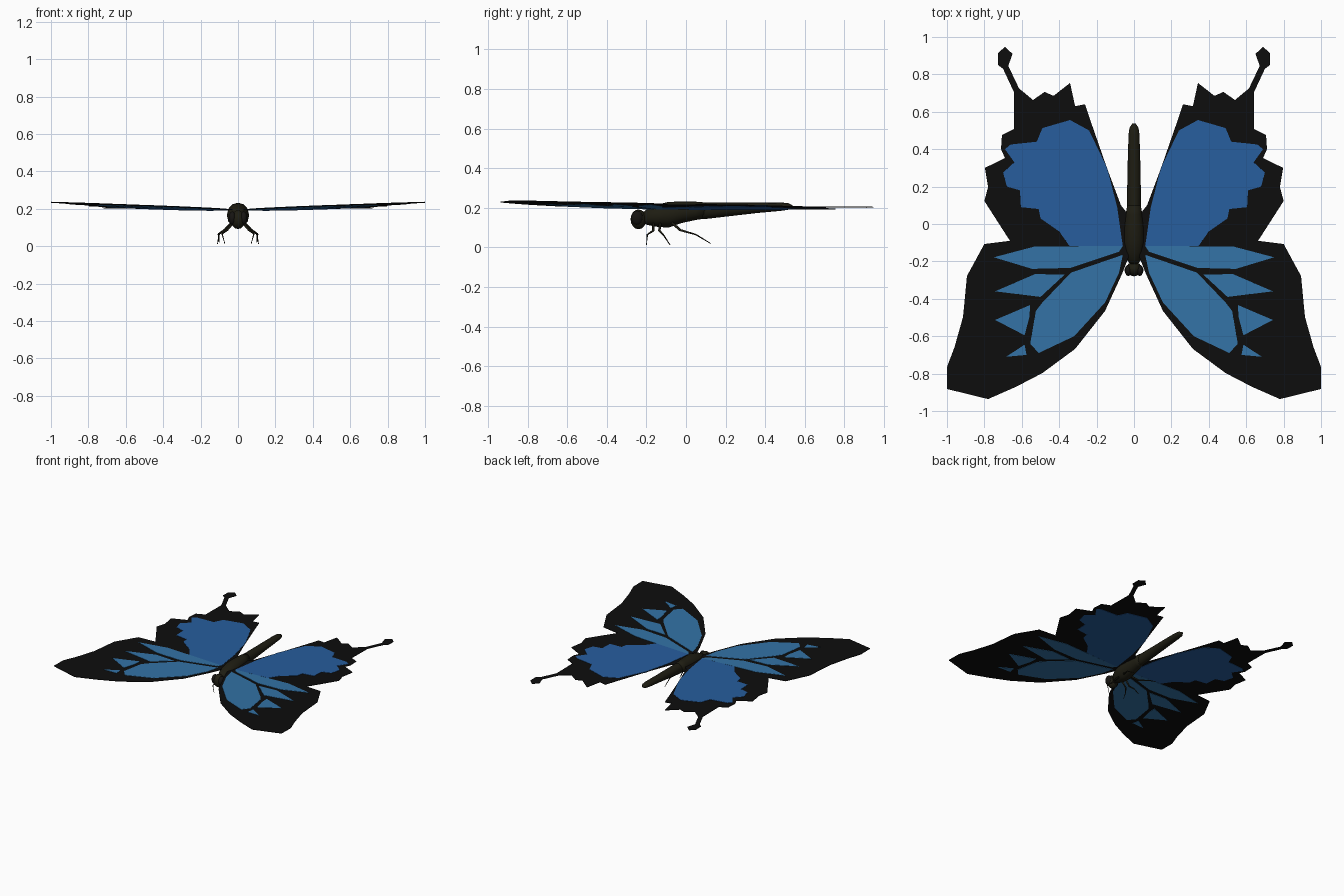
import bpy, bmesh, math
from mathutils import Vector

if "Cube" in bpy.data.objects:
    bpy.data.objects.remove(bpy.data.objects["Cube"])


def material(name, rgb):
    m = bpy.data.materials.new(name)
    m.diffuse_color = (*rgb, 1)
    m.use_nodes = True
    m.node_tree.nodes["Principled BSDF"].inputs["Base Color"].default_value = m.diffuse_color
    return m


BLACK = material("wing black", (0.004, 0.004, 0.004))
DEEP = material("deep blue", (0.02, 0.11, 0.34))
LIGHT = material("light blue", (0.033, 0.17, 0.38))
BODY = material("body brown", (0.013, 0.012, 0.006))
EYE = material("eye", (0.008, 0.007, 0.006))


def make(name, bm, mat, smooth=False):
    bmesh.ops.recalc_face_normals(bm, faces=bm.faces)
    me = bpy.data.meshes.new(name)
    bm.to_mesh(me)
    bm.free()
    for p in me.polygons:
        p.use_smooth = smooth
    me.materials.append(mat)
    ob = bpy.data.objects.new(name, me)
    bpy.context.collection.objects.link(ob)
    return ob


def mirror(ob):
    ob.modifiers.new("mirror", 'MIRROR').use_clip = False


def sheet(name, polys, mat, thick):
    """Thin flat panels lying on the gently raised wing plane, mirrored."""
    bm = bmesh.new()
    for poly in polys:
        bm.faces.new([bm.verts.new((x, y, 0.192 + 0.033 * x - 0.012 * y)) for x, y in poly])
    ob = make(name, bm, mat)
    s = ob.modifiers.new("thickness", 'SOLIDIFY')
    s.thickness, s.offset = thick, 0
    mirror(ob)


# hind wings with tails
sheet("hind_wings", [[
    (.03, -.12), (.03, .05), (.07, .10), (.145, .30), (.225, .53), (.262, .64), (.315, .63),
    (.342, .754), (.43, .685), (.478, .706), (.54, .663), (.615, .725), (.672, .845),
    (.65, .91), (.69, .947), (.727, .914), (.727, .85), (.70, .83), (.642, .706),
    (.642, .508), (.706, .476), (.711, .40), (.69, .353), (.797, .30), (.78, .198),
    (.80, .123), (.663, -.09), (.45, -.115)]], BLACK, 0.004)
sheet("hind_wing_patches", [[
    (.06, -.118), (.09, .09), (.144, .30), (.24, .50), (.342, .556), (.49, .513), (.52, .44),
    (.66, .425), (.69, .40), (.64, .33), (.70, .275), (.68, .20), (.61, .18),
    (.605, .09), (.51, .08), (.50, .03), (.40, -.04), (.345, -.118)]], DEEP, 0.008)

# fore wings
sheet("fore_wings", [[
    (.03, -.12), (.45, -.115), (.663, -.09), (.80, -.107), (.893, -.278), (.914, -.497),
    (.96, -.66), (1, -.765), (1, -.882), (.78, -.936), (.63, -.87), (.49, -.797),
    (.315, -.668), (.155, -.465), (.064, -.267), (.03, -.18)]], BLACK, 0.004)
sheet("fore_wing_patches", [
    [(.06, -.118), (.53, -.12), (.75, -.178), (.545, -.24), (.34, -.235), (.08, -.148)],
    [(.37, -.27), (.53, -.268), (.743, -.36), (.50, -.39)],
    [(.06, -.165), (.337, -.26), (.49, -.42), (.525, -.465), (.555, -.64), (.51, -.69),
     (.32, -.60), (.155, -.42), (.08, -.26)],
    [(.555, -.433), (.743, -.513), (.585, -.595), (.56, -.50)],
    [(.585, -.645), (.684, -.71), (.575, -.70)]], LIGHT, 0.008)


# body lofted along y: y, centre z, half width, half height
def loft(name, rings, mat, n=12):
    bm = bmesh.new()
    loops = []
    for y, z, w, h in rings:
        loops.append([bm.verts.new((w * math.cos(2 * math.pi * i / n), y,
                                    z + h * math.sin(2 * math.pi * i / n))) for i in range(n)])
    for a, b in zip(loops, loops[1:]):
        for i in range(n):
            bm.faces.new((a[i], a[(i + 1) % n], b[(i + 1) % n], b[i]))
    bm.faces.new(loops[0])
    bm.faces.new(loops[-1])
    return make(name, bm, mat, True)


loft("thorax", [(-.215, .15, .02, .03), (-.19, .155, .04, .042), (-.15, .16, .055, .055),
                (-.09, .165, .06, .065), (-.02, .178, .055, .054), (.05, .185, .045, .046),
                (.10, .187, .036, .04)], BODY)
loft("abdomen", [(-.02, .182, .036, .045), (.10, .185, .037, .041), (.22, .192, .036, .034),
                 (.36, .20, .033, .026), (.48, .206, .029, .021), (.515, .207, .024, .017),
                 (.538, .206, .008, .007)], BODY)


# head and eyes
def ball(name, loc, size, mat):
    bm = bmesh.new()
    bmesh.ops.create_uvsphere(bm, u_segments=14, v_segments=8, radius=1)
    for v in bm.verts:
        v.co = Vector([v.co[i] * size[i] + loc[i] for i in range(3)])
    return make(name, bm, mat, True)


ball("head", (0, -.24, .142), (.04, .04, .05), BODY)
mirror(ball("eyes", (.03, -.248, .15), (.02, .03, .036), EYE))


# three pairs of jointed legs
def leg(name, pts):
    bm = bmesh.new()
    radii = [.007, .006, .004, .002]
    n, loops = 6, []
    for k, p in enumerate(pts):
        d = Vector(pts[min(k + 1, 3)]) - Vector(pts[max(k - 1, 0)])
        q = d.to_track_quat('Z', 'Y')
        loops.append([bm.verts.new(Vector(p) + q @ Vector((
            radii[k] * math.cos(2 * math.pi * i / n), radii[k] * math.sin(2 * math.pi * i / n), 0)))
            for i in range(n)])
    for a, b in zip(loops, loops[1:]):
        for i in range(n):
            bm.faces.new((a[i], a[(i + 1) % n], b[(i + 1) % n], b[i]))
    bm.faces.new(loops[0])
    bm.faces.new(loops[-1])
    mirror(make(name, bm, BODY, True))


leg("front_legs", [(.03, -.165, .12), (.06, -.165, .085), (.085, -.195, .065), (.07, -.20, .012)])
leg("middle_legs", [(.035, -.13, .12), (.07, -.135, .085), (.10, -.115, .065), (.11, -.08, .012)])
leg("hind_legs", [(.035, -.07, .125), (.07, -.03, .088), (.105, .05, .065), (.10, .125, .02)])
